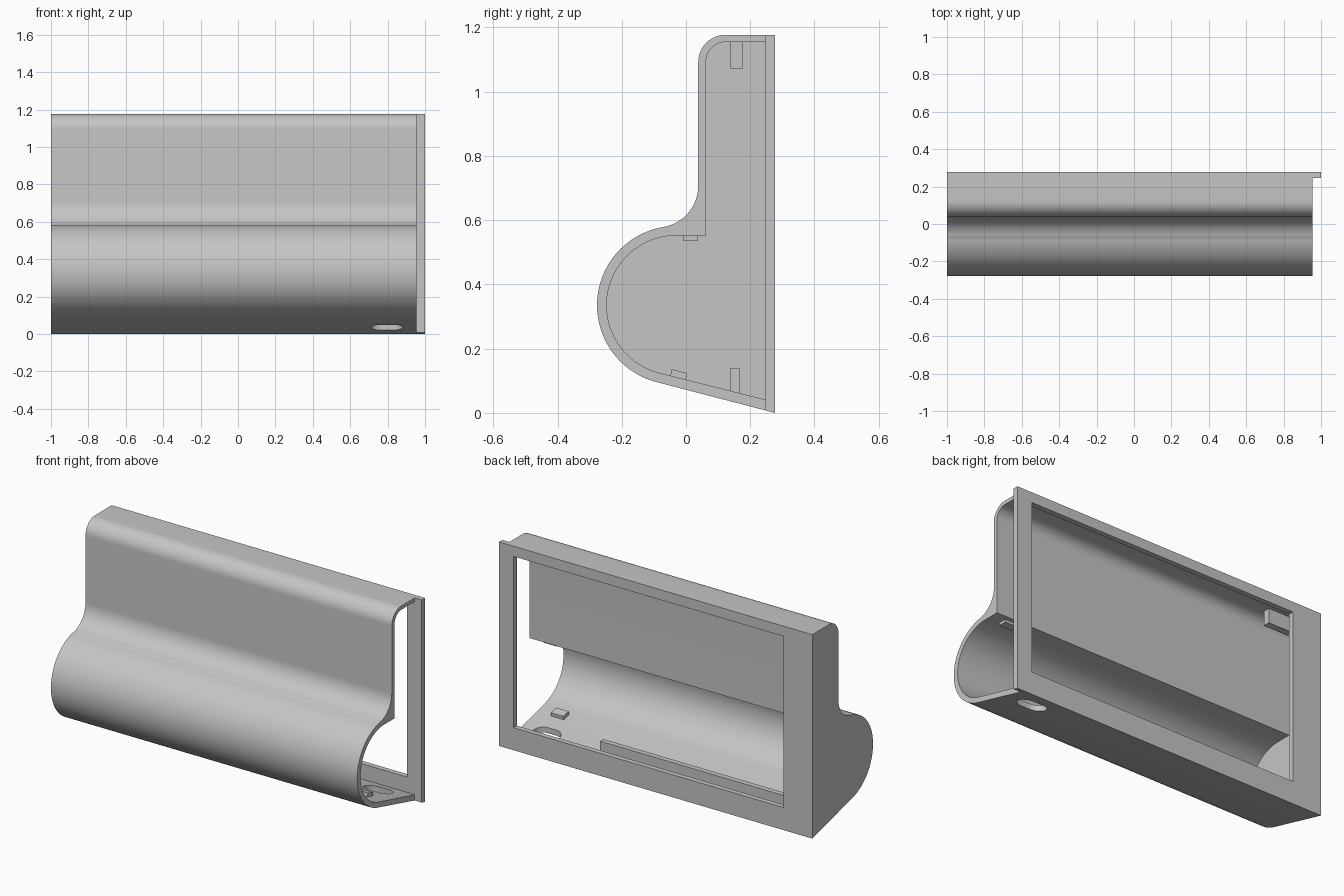
import bpy, bmesh, math

if "Cube" in bpy.data.objects:
    bpy.data.objects.remove(bpy.data.objects["Cube"], do_unlink=True)

grey = bpy.data.materials.new("light_grey")
grey.use_nodes = True
colour = (0.56, 0.56, 0.56, 1)
grey.diffuse_color = colour
grey.node_tree.nodes["Principled BSDF"].inputs["Base Color"].default_value = colour


def arc(cy, cz, r, start, end, steps):
    """Points along a circular arc, angles in degrees."""
    angles = [math.radians(start + (end - start) * i / steps) for i in range(steps + 1)]
    return [(cy + r * math.cos(a), cz + r * math.sin(a)) for a in angles]


def extrude(name, profile, low, high, axis="x"):
    """Solid prism: a (y, z) profile along x, or an (x, y) profile along z."""
    place = (lambda p, d: (d, *p)) if axis == "x" else (lambda p, d: (*p, d))
    bm = bmesh.new()
    face = bm.faces.new([bm.verts.new(place(p, low)) for p in profile])
    top = bmesh.ops.extrude_face_region(bm, geom=[face])["geom"]
    shift = place((0, 0), high - low)
    bmesh.ops.translate(bm, vec=shift, verts=[v for v in top if isinstance(v, bmesh.types.BMVert)])
    bmesh.ops.recalc_face_normals(bm, faces=bm.faces)
    mesh = bpy.data.meshes.new(name)
    bm.to_mesh(mesh)
    bm.free()
    mesh.materials.append(grey)
    obj = bpy.data.objects.new(name, mesh)
    bpy.context.collection.objects.link(obj)
    return obj


def cut(target, cutter):
    """Subtract the cutter, then discard it."""
    cutter.hide_render = True
    mod = target.modifiers.new("cut", "BOOLEAN")
    mod.operation, mod.solver, mod.object = "DIFFERENCE", "EXACT", cutter
    bpy.context.view_layer.update()
    graph = bpy.context.evaluated_depsgraph_get()
    mesh = bpy.data.meshes.new_from_object(target.evaluated_get(graph))
    target.modifiers.clear()
    target.data = mesh
    bpy.data.objects.remove(cutter, do_unlink=True)


def rect(a0, a1, b0, b1):
    return [(a0, b0), (a1, b0), (a1, b1), (a0, b1)]


HEIGHT, BACK, PLATE = 1.177, 0.277, 0.247
SLOPE = 0.26
CY, CZ = -0.03, 0.335          # centre of the rounded belly


def floor_z(y):
    return (BACK - y) * SLOPE


# Shell: rounded belly, concave neck, upright front and rounded top
outer = [(PLATE, floor_z(PLATE))]
outer += arc(CY, CZ, 0.247, 255, 99.5, 40)
outer += arc(-0.092, 0.707, 0.13, -80.5, 0, 16)
outer += arc(0.123, HEIGHT - 0.085, 0.085, 180, 90, 14)
outer += [(PLATE, HEIGHT)]
shell = extrude("shell", outer, -1, 0.955)

# Hollow inside, open at the left end and the back
inner = [(0.3, 0.028)] + arc(CY, CZ, 0.217, 255, 90, 40)
inner += [(0.062, 0.552)] + arc(0.125, 1.092, 0.063, 180, 90, 12) + [(0.3, 1.155)]
cut(shell, extrude("hollow", inner, -0.97, 1.2))

# Rounded cable slot through the sloping floor
slot = arc(0.825, 0.143, 0.055, -90, 90, 12) + arc(0.765, 0.143, 0.055, 90, 270, 12)
cut(shell, extrude("slot", slot, -0.1, 0.2, axis="z"))

# Back frame with a window, projecting past the open end
frame = extrude("back_frame", [(PLATE, floor_z(PLATE)), (BACK, 0), (BACK, HEIGHT), (PLATE, HEIGHT)], -1, 1)
cut(frame, extrude("window", rect(0.1, 0.4, 0.13, 1.118), -0.815, 0.906))

# Inner rib, hook and two small stops
rib = extrude("floor_rib", [(0.137, 0.06), (0.168, 0.055), (0.168, 0.138), (0.137, 0.138)], -0.98, 0.43)
hook = extrude("top_hook", rect(0.137, 0.177, 1.072, 1.16), -0.9, -0.74)
upper_stop = extrude("upper_stop", rect(-0.01, 0.038, 0.536, 0.556), 0.8, 0.88)
lower_stop = extrude("lower_stop", [(-0.05, 0.11), (0, 0.1), (0.002, 0.124), (-0.044, 0.136)], 0.78, 0.86)

# Smooth curves, sharp corners
for obj in (shell, frame, rib, hook, upper_stop, lower_stop):
    bpy.ops.object.select_all(action="DESELECT")
    obj.select_set(True)
    bpy.context.view_layer.objects.active = obj
    bpy.ops.object.shade_smooth_by_angle(angle=math.radians(30))
